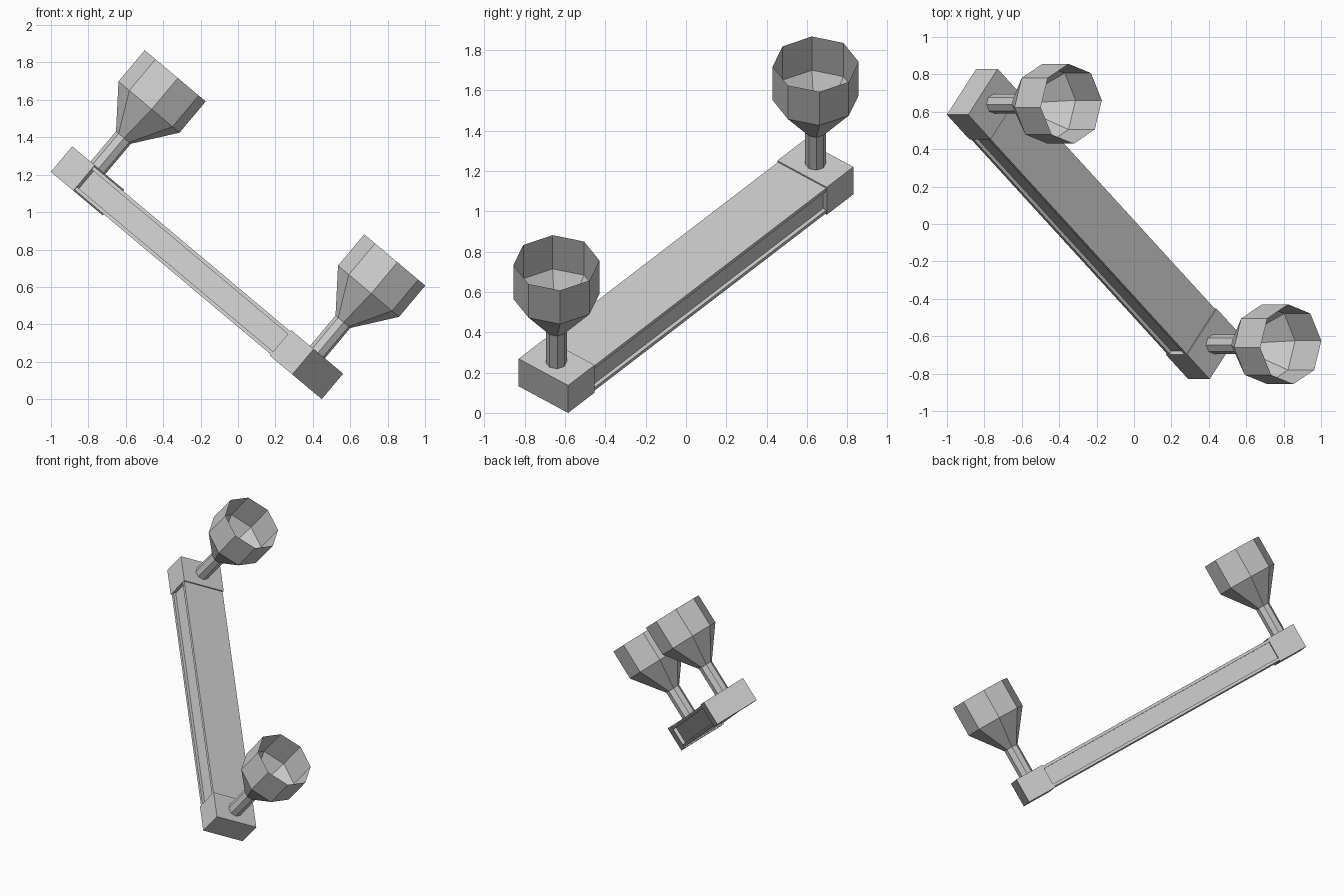
import bpy, bmesh
from math import radians, cos, sin, pi
from mathutils import Matrix, Vector

cube = bpy.data.objects.get("Cube")
if cube:
    bpy.data.objects.remove(cube, do_unlink=True)

# One plain grey for every part
grey = bpy.data.materials.new("light grey")
grey.use_nodes = True
COLOUR = (0.6, 0.6, 0.6, 1)
grey.diffuse_color = COLOUR
grey.node_tree.nodes["Principled BSDF"].inputs["Base Color"].default_value = COLOUR

# Tilted frame: x along the beam, z along the cup axes, origin on the top face
FRAME = (Matrix.Translation((-0.162, 0, 0.744))
         @ Matrix.Rotation(radians(40), 4, 'Y')
         @ Matrix.Rotation(radians(-40), 4, 'Z'))

THICK = 0.178        # end block thickness
HALF_W = 0.16        # end block half width
INNER, OUTER = 0.895, 1.1


def finish(bm, name):
    bmesh.ops.recalc_face_normals(bm, faces=bm.faces)
    mesh = bpy.data.meshes.new(name)
    bm.to_mesh(mesh)
    bm.free()
    mesh.materials.append(grey)
    ob = bpy.data.objects.new(name, mesh)
    ob.matrix_world = FRAME
    bpy.context.collection.objects.link(ob)
    return ob


def prism(name, outline, x0, x1):
    """Extrude a (y, z) outline along x."""
    bm = bmesh.new()
    face = bm.faces.new([bm.verts.new((x0, y, z)) for y, z in outline])
    new = bmesh.ops.extrude_face_region(bm, geom=[face])["geom"]
    verts = [v for v in new if isinstance(v, bmesh.types.BMVert)]
    bmesh.ops.translate(bm, verts=verts, vec=Vector((x1 - x0, 0, 0)))
    return finish(bm, name)


def lathe(name, profile, x, sides=8):
    """Open shell of revolution with flat sides from (radius, height) points."""
    bm = bmesh.new()
    rings = [[bm.verts.new((x + r * cos(2 * pi * i / sides),
                            r * sin(2 * pi * i / sides), h))
              for i in range(sides)] for r, h in profile]
    for low, high in zip(rings, rings[1:]):
        for i in range(sides):
            j = (i + 1) % sides
            bm.faces.new((low[i], low[j], high[j], high[i]))
    return finish(bm, name)


# Beam with a shallow channel along each side
gap, flange, depth = 0.008, 0.02, 0.02
w = HALF_W - 0.004
web = w - depth
top, bottom = -gap, gap - THICK
right = [(w, bottom), (w, bottom + flange), (web, bottom + flange),
         (web, top - flange), (w, top - flange), (w, top)]
left = [(-y, z) for y, z in reversed(right)]
prism("beam", right + left, -INNER, INNER)

# End blocks, stems and open cups
block = [(-HALF_W, -THICK), (HALF_W, -THICK), (HALF_W, 0), (-HALF_W, 0)]
for side, label in ((-1, "upper"), (1, "lower")):
    prism(label + "_end_block", block, side * INNER, side * OUTER)
    lathe(label + "_stem", [(0.052, -0.02), (0.052, 0.212)], side)
    lathe(label + "_cup", [(0.052, 0.212), (0.214, 0.425), (0.214, 0.643)], side)
